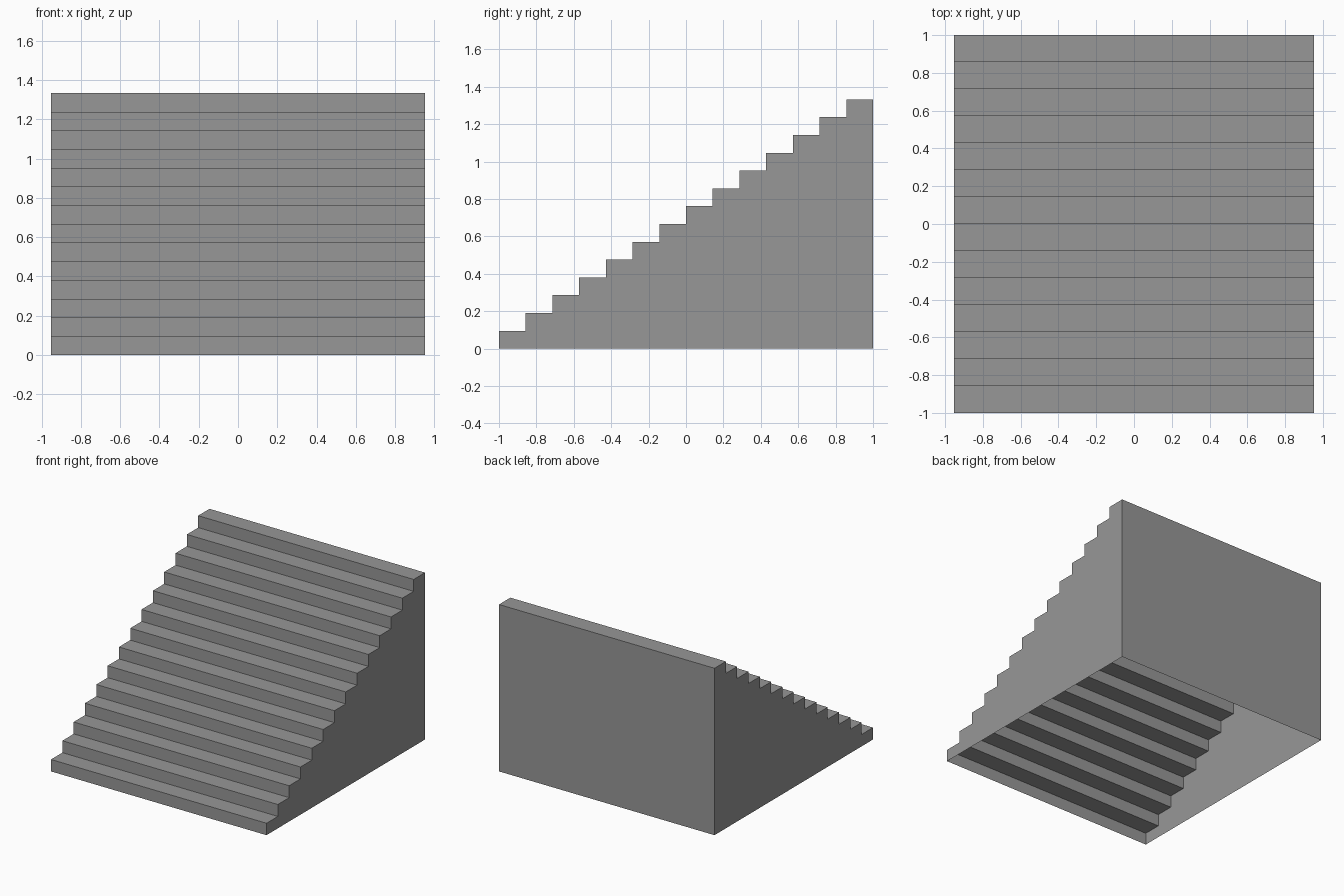
import bpy
import bmesh

STEPS = 14
HALF_WIDTH = 0.952
DEPTH = 2.0 / STEPS
RISE = 1.333 / STEPS

cube = bpy.data.objects.get("Cube")
if cube:
    bpy.data.objects.remove(cube, do_unlink=True)

# Plain grey material
grey = bpy.data.materials.new("stone_grey")
grey.use_nodes = True
colour = (0.31, 0.31, 0.31, 1.0)
grey.diffuse_color = colour
grey.node_tree.nodes["Principled BSDF"].inputs["Base Color"].default_value = colour

# Stair outline: riser, tread, riser, tread ... then down the back
outline = [(-1.0, 0.0)]
for i in range(STEPS):
    top = (i + 1) * RISE
    outline += [(-1.0 + i * DEPTH, top), (-1.0 + (i + 1) * DEPTH, top)]
outline.append((1.0, 0.0))

bm = bmesh.new()
right = [bm.verts.new((-HALF_WIDTH, y, z)) for y, z in outline]
left = [bm.verts.new((HALF_WIDTH, y, z)) for y, z in outline]

# Risers, treads and back wall; the underside stays open
for i in range(len(outline) - 1):
    bm.faces.new((right[i], left[i], left[i + 1], right[i + 1]))

# Side walls
bm.faces.new(right)
bm.faces.new(list(reversed(left)))

mesh = bpy.data.meshes.new("staircase")
bm.to_mesh(mesh)
bm.free()
mesh.materials.append(grey)
staircase = bpy.data.objects.new("staircase", mesh)
bpy.context.collection.objects.link(staircase)
